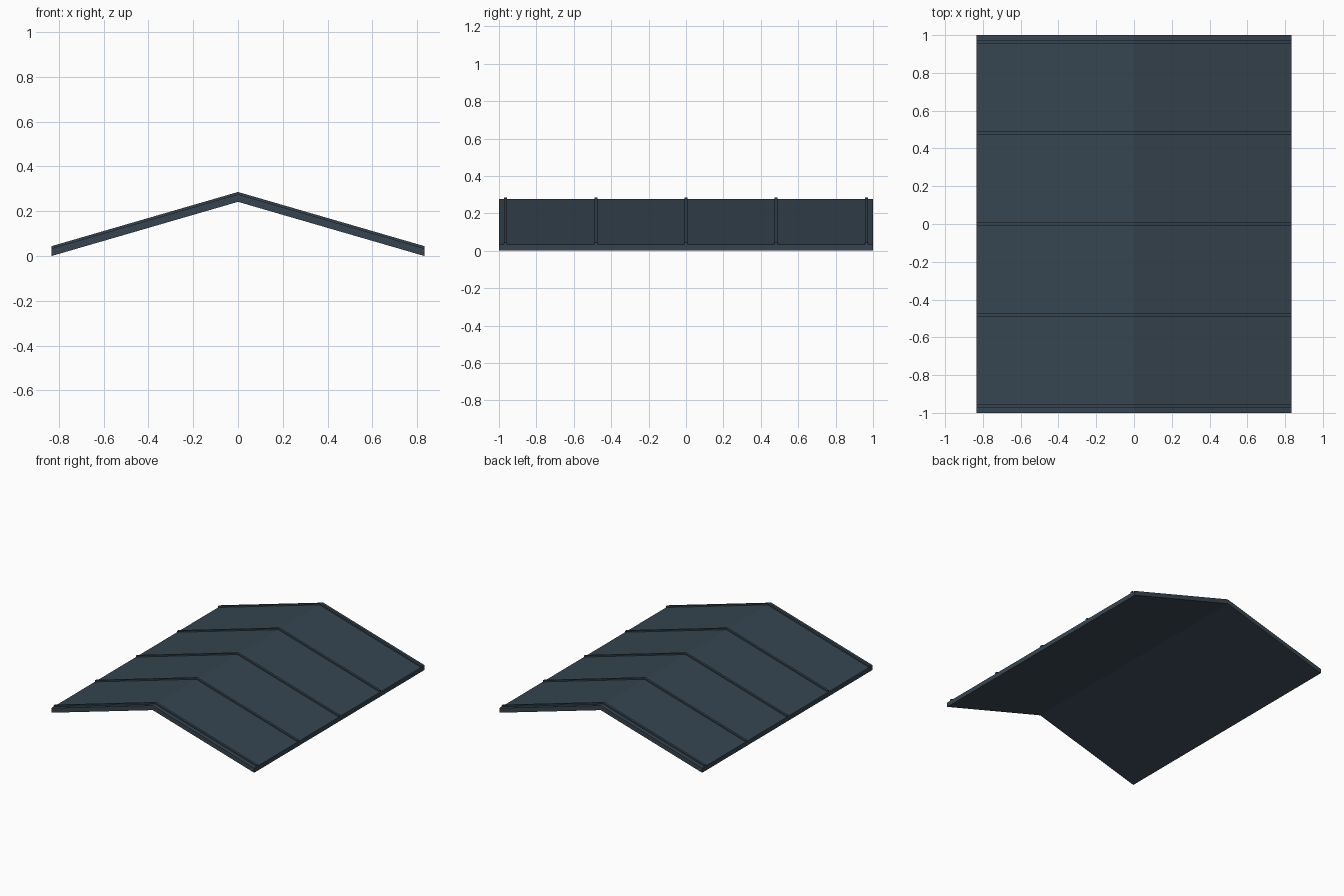
import bpy
import bmesh

old = bpy.data.objects.get("Cube")
if old:
    bpy.data.objects.remove(old, do_unlink=True)

HALF_WIDTH = 0.833
RISE = 0.242          # height gained from eave to ridge
SLAB = 0.034          # vertical thickness of the panels
RIB_HEIGHT = 0.01
RIB_WIDTH = 0.016

slate = bpy.data.materials.new("slate blue metal")
slate.use_nodes = True
colour = (0.037, 0.06, 0.08, 1)
slate.diffuse_color = colour
slate.node_tree.nodes["Principled BSDF"].inputs["Base Color"].default_value = colour


def gable_strip(name, y_centre, length, bottom, top, half_width=HALF_WIDTH):
    """Extrude an inverted V profile along y."""
    slope = RISE / HALF_WIDTH
    eave = RISE - slope * half_width
    profile = [(-half_width, eave + bottom), (0, RISE + bottom), (half_width, eave + bottom),
               (half_width, eave + top), (0, RISE + top), (-half_width, eave + top)]
    bm = bmesh.new()
    rings = [[bm.verts.new((x, y_centre + side * length / 2, z)) for x, z in profile]
             for side in (-1, 1)]
    count = len(profile)
    for i in range(count):
        j = (i + 1) % count
        bm.faces.new((rings[0][i], rings[0][j], rings[1][j], rings[1][i]))
    # Each end is split at the ridge into two quads
    for ring in rings:
        bm.faces.new((ring[0], ring[1], ring[4], ring[5]))
        bm.faces.new((ring[1], ring[2], ring[3], ring[4]))
    bmesh.ops.recalc_face_normals(bm, faces=bm.faces)
    mesh = bpy.data.meshes.new(name)
    bm.to_mesh(mesh)
    bm.free()
    mesh.materials.append(slate)
    obj = bpy.data.objects.new(name, mesh)
    bpy.context.collection.objects.link(obj)
    return obj


# Roof panels
gable_strip("roof_panels", 0, 2, 0, SLAB)

# Raised standing seams across both slopes
for n, y in enumerate((-0.964, -0.482, 0, 0.482, 0.964)):
    gable_strip(f"seam_{n + 1}", y, RIB_WIDTH, SLAB - 0.004, SLAB + RIB_HEIGHT)
